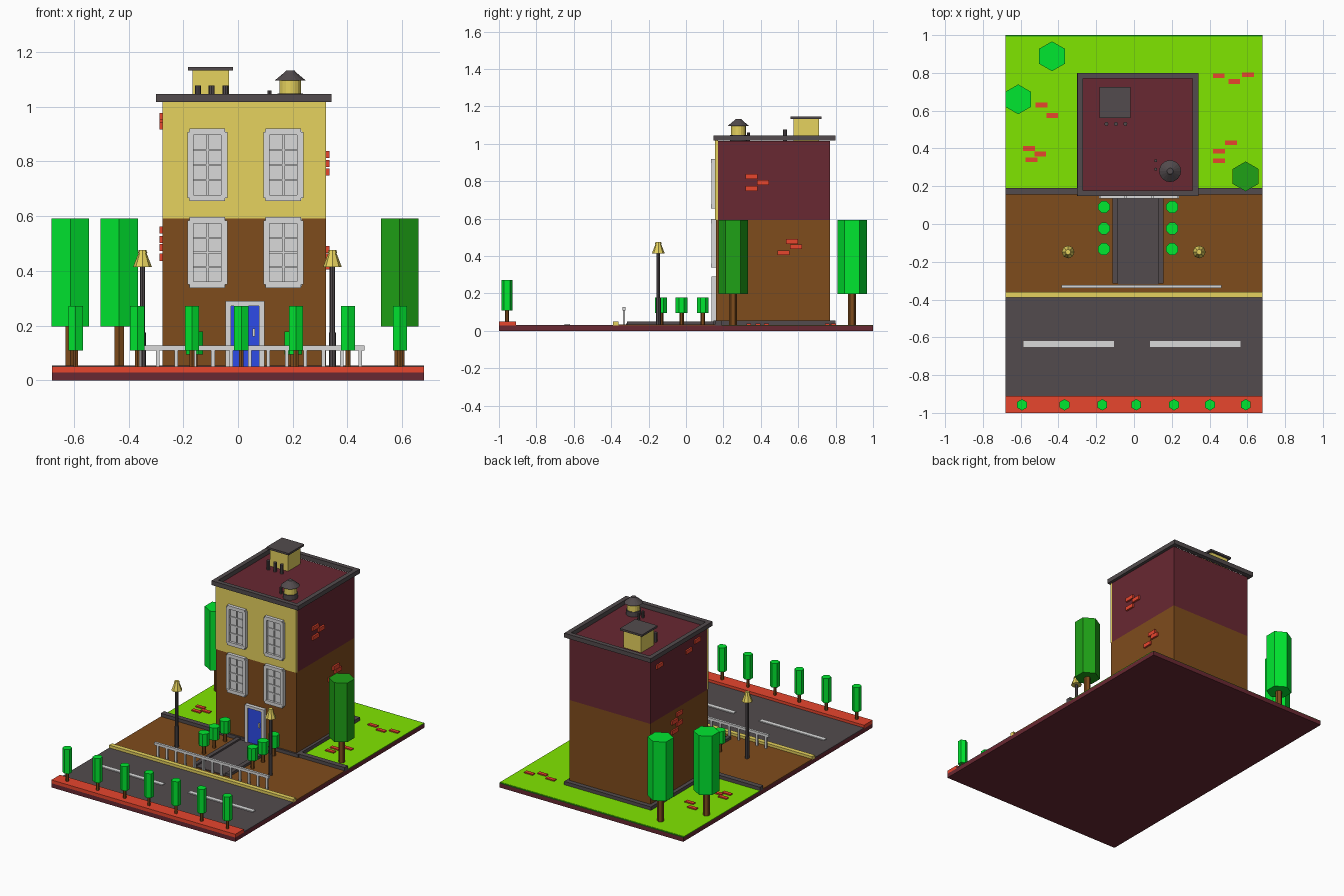
import bpy, bmesh, math
from mathutils import Matrix


def lin(c):
    c /= 255
    return c / 12.92 if c <= 0.04045 else ((c + 0.055) / 1.055) ** 2.4


def material(name, r, g, b):
    m = bpy.data.materials.new(name)
    m.diffuse_color = (lin(r), lin(g), lin(b), 1)
    return m


MAROON = material("maroon", 104, 40, 50)
RED = material("brick red", 232, 70, 46)
YELLOW = material("sand yellow", 230, 210, 94)
BROWN = material("brown", 127, 76, 28)
DARK = material("dark grey", 82, 75, 77)
LIGHT = material("light grey", 218, 218, 218)
BLUE = material("blue", 48, 78, 240)
GREEN = material("leaf green", 0, 232, 48)
DEEP = material("deep green", 30, 161, 22)
LIME = material("grass lime", 128, 230, 0)


def build(name, mat, boxes=(), cones=(), shift=0.004):
    """boxes: (x0, x1, y0, y1, z0, z1); cones: (x, y, z0, z1, r0, r1, sides, turn)"""
    bm = bmesh.new()
    for x0, x1, y0, y1, z0, z1 in boxes:
        m = Matrix.Translation(((x0 + x1) / 2 + shift, (y0 + y1) / 2, (z0 + z1) / 2))
        bmesh.ops.create_cube(bm, size=1, matrix=m @ Matrix.Diagonal((x1 - x0, y1 - y0, z1 - z0, 1)))
    for x, y, z0, z1, r0, r1, n, turn in cones:
        m = Matrix.Translation((x + shift, y, (z0 + z1) / 2)) @ Matrix.Rotation(turn, 4, 'Z')
        bmesh.ops.create_cone(bm, cap_ends=True, segments=n, radius1=r0, radius2=r1,
                              depth=z1 - z0, matrix=m)
    me = bpy.data.meshes.new(name)
    bm.to_mesh(me)
    bm.free()
    me.materials.append(mat)
    ob = bpy.data.objects.new(name, me)
    bpy.context.collection.objects.link(ob)
    return ob


# Ground layers, full width
W = 0.68
for name, mat, y0, y1, z0, z1 in (
        ("base_slab", MAROON, -1, 1, 0, 0.028),
        ("far_pavement", RED, -1, -0.91, 0.028, 0.05),
        ("road", DARK, -0.91, -0.39, 0.028, 0.032),
        ("kerb", YELLOW, -0.39, -0.36, 0.028, 0.05),
        ("front_yard", BROWN, -0.36, 0.155, 0.028, 0.033),
        ("lawn_edge", DEEP, 0.19, 1, 0.028, 0.0305),
        ("lawn", LIME, 0.19, 0.992, 0.0305, 0.0325),
        ("yard_border", DARK, 0.155, 0.19, 0.028, 0.055)):
    build(name, mat, [(-W, W, y0, y1, z0, z1)], shift=0)
build("road_dashes", LIGHT, [(x, x + 0.48, -0.65, -0.62, 0.032, 0.038) for x in (-0.59, 0.08)])
build("path", DARK, [(-0.09, 0.125, -0.32, 0.155, 0.03, 0.039),
                     (-0.117, -0.09, -0.315, 0.155, 0.03, 0.05),
                     (0.122, 0.152, -0.315, 0.155, 0.03, 0.05)])

# Loose bricks on the lawn
lawn = [(-0.494, 0.63), (-0.437, 0.575), (-0.56, 0.40), (-0.5, 0.37), (-0.547, 0.34),
        (0.445, 0.785), (0.6, 0.79), (0.527, 0.755), (0.51, 0.43), (0.446, 0.385), (0.446, 0.335)]
build("lawn_bricks", RED, [(x - 0.031, x + 0.031, y - 0.0125, y + 0.0125, 0.028, 0.04) for x, y in lawn])

# House walls
X0, X1, Y0, Y1 = -0.28, 0.318, 0.16, 0.77
build("lower_walls", BROWN, [(X0, X1, Y0, Y1, 0.03, 0.592)])
build("upper_walls", MAROON, [(X0, X1, Y0 + 0.01, Y1, 0.592, 1.016)])
build("upper_front_wall", YELLOW, [(X0, X1, Y0 - 0.005, Y0 + 0.01, 0.592, 1.018)])


def ring(x0, x1, y0, y1, z0, z1, t):
    return [(x0, x1, y0, y0 + t, z0, z1), (x0, x1, y1 - t, y1, z0, z1),
            (x0, x0 + t, y0 + t, y1 - t, z0, z1), (x1 - t, x1, y0 + t, y1 - t, z0, z1)]


build("house_plinth", DARK, ring(-0.305, 0.337, 0.148, 0.80, 0.028, 0.055, 0.03))
build("roof_parapet", DARK, ring(-0.303, 0.337, 0.147, 0.80, 1.017, 1.046, 0.03))

# Wall bricks
right = [(0.35, 0.825), (0.35, 0.762), (0.412, 0.793), (0.567, 0.478), (0.588, 0.45), (0.522, 0.418)]
left = [(0.28, 0.965), (0.37, 0.93), (0.68, 0.95), (0.47, 0.55), (0.52, 0.515), (0.47, 0.485), (0.52, 0.45)]
build("wall_bricks", RED,
      [(X1 - 0.01, X1 + 0.012, y - 0.032, y + 0.032, z - 0.013, z + 0.013) for y, z in right] +
      [(X0 - 0.01, X0 + 0.01, y - 0.032, y + 0.032, z - 0.013, z + 0.013) for y, z in left])


# Windows: stepped frame, recessed glass, two by four panes
def window(name, cx, z0, z1):
    w, t = 0.073, 0.023
    bx = [(cx - w + 0.006, cx + w - 0.006, 0.15, 0.165, z0 + 0.006, z1 - 0.006)]
    for s in (-1, 1):
        a, b = sorted((cx + s * w, cx + s * (w - t)))
        bx.append((a, b, 0.136, 0.16, z0 + 0.012, z1 - 0.012))
    for a in (z0, z1 - t):
        bx.append((cx - w + 0.008, cx + w - 0.008, 0.134, 0.16, a, a + t))
    bx.append((cx - 0.004, cx + 0.004, 0.143, 0.16, z0 + t, z1 - t))
    for i in (1, 2, 3):
        z = z0 + t + (z1 - z0 - 2 * t) * i / 4
        bx.append((cx - w + t, cx + w - t, 0.144, 0.16, z - 0.004, z + 0.004))
    build(name, LIGHT, bx)


for side, cx in (("left", -0.116), ("right", 0.162)):
    window("upper_window_" + side, cx, 0.655, 0.92)
    window("lower_window_" + side, cx, 0.338, 0.597)

# Door
build("door_frame", LIGHT, [(-0.05, -0.03, 0.136, 0.165, 0.04, 0.29), (0.072, 0.092, 0.136, 0.165, 0.04, 0.29),
                            (-0.03, 0.072, 0.136, 0.165, 0.272, 0.29)])
build("door", BLUE, [(-0.03, 0.072, 0.145, 0.165, 0.04, 0.272)])
build("door_handle", LIGHT, [(0.049, 0.059, 0.136, 0.146, 0.16, 0.19)])

# Rooftop chimney, vent and pipes
build("chimney", YELLOW, [(-0.17, -0.037, 0.575, 0.71, 1.01, 1.132)])
build("chimney_cap", DARK, [(-0.186, -0.022, 0.56, 0.725, 1.132, 1.145)])
build("roof_pipes", DARK, [], [(x, 0.53, 1.01, 1.078, 0.011, 0.011, 8, 0) for x in (-0.15, -0.1, -0.05)])
build("vent_body", YELLOW, [], [(0.187, 0.28, 1.01, 1.1, 0.04, 0.04, 16, 0)])
build("vent_roof", DARK, [], [(0.187, 0.28, 1.095, 1.125, 0.058, 0.022, 16, 0),
                              (0.187, 0.28, 1.125, 1.132, 0.022, 0.016, 16, 0),
                              (0.187, 0.28, 1.01, 1.048, 0.046, 0.046, 16, 0)])
build("small_pipes", DARK, [], [(0.111, y, 1.01, 1.06, 0.008, 0.008, 8, 0) for y in (0.29, 0.335)])


# Trees and bushes
def tree(name, x, y, z0, zc, z1, r, trunk, n, leaf):
    turn = 0 if n == 6 else math.pi / n
    build(name + "_trunk", BROWN, [], [(x, y, z0, zc + 0.01, trunk, trunk, 6, 0)])
    build(name + "_crown", leaf, [], [(x, y, zc, z1, r, r, n, turn)])


for i, (x, y, leaf) in enumerate([(-0.438, 0.888, GREEN), (-0.617, 0.66, GREEN), (0.587, 0.252, DEEP)]):
    tree(f"tall_tree_{i + 1}", x, y, 0.03, 0.197, 0.592, 0.079, 0.021, 6, leaf)
for i, x in enumerate((-0.595, -0.37, -0.17, 0.01, 0.21, 0.4, 0.59)):
    tree(f"street_tree_{i + 1}", x - 0.002, -0.957, 0.045, 0.11, 0.272, 0.03, 0.01, 6, GREEN)
for i in range(6):
    tree(f"bush_{i + 1}", (-0.163, 0.198)[i % 2], (0.09, -0.024, -0.133)[i // 2],
         0.03, 0.095, 0.178, 0.034, 0.012, 8, GREEN)

# Street lamps
for side, x in (("left", -0.353), ("right", 0.341)):
    build("lamp_post_" + side, DARK, [], [(x, -0.148, 0.03, 0.42, 0.01, 0.01, 8, 0),
                                          (x, -0.148, 0.03, 0.175, 0.013, 0.013, 8, 0)])
    build("lamp_shade_" + side, YELLOW, [], [(x, -0.148, 0.415, 0.465, 0.034, 0.015, 8, 0),
                                             (x, -0.148, 0.465, 0.476, 0.018, 0.014, 8, 0)])

# Railing
build("railing", LIGHT, [(-0.387, 0.459, -0.339, -0.323, 0.11, 0.128)] +
      [(-0.371 + 0.0673 * i, -0.358 + 0.0673 * i, -0.337, -0.325, 0.03, 0.112) for i in range(13)])
